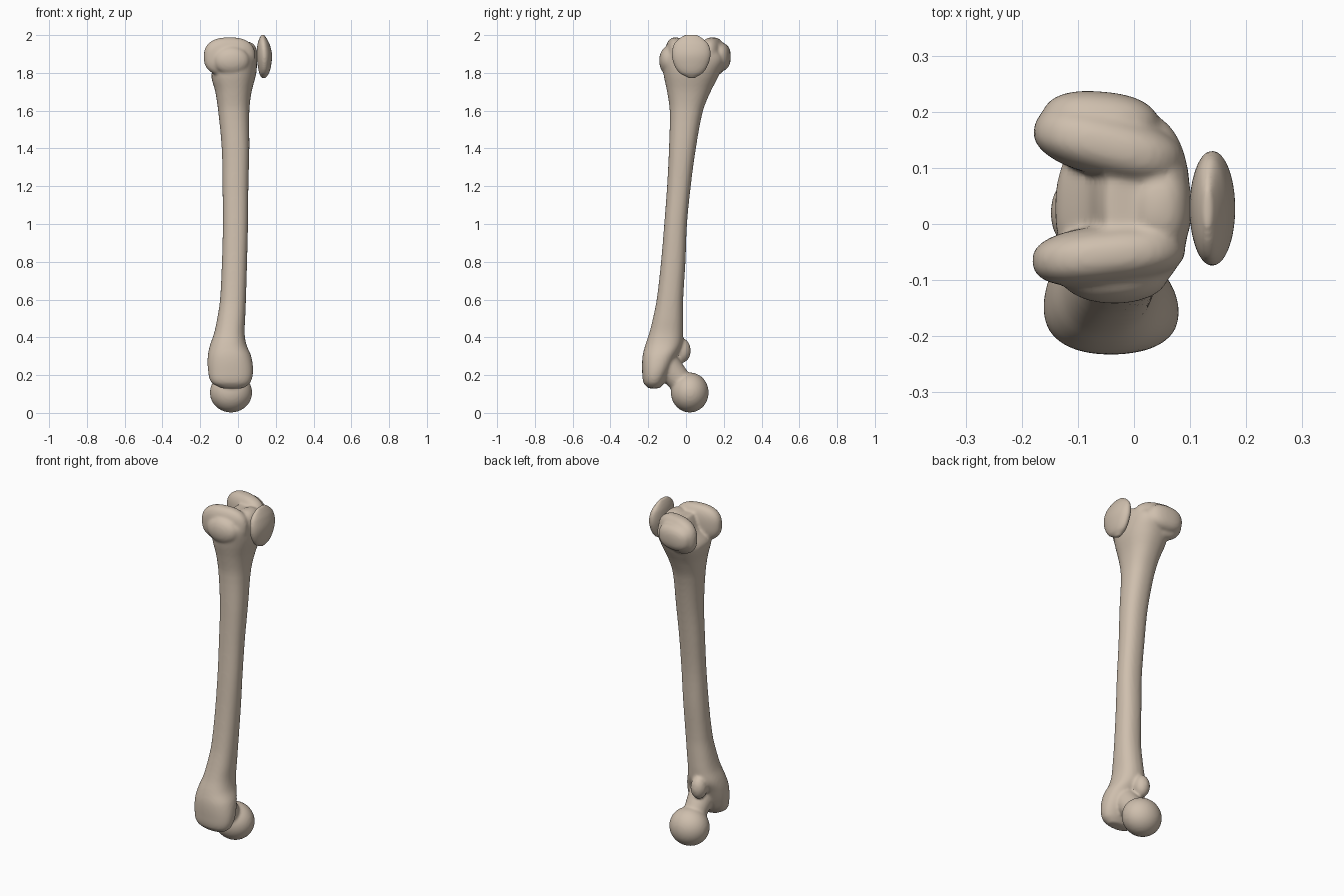
import bpy, bmesh, math
from mathutils import Vector, Matrix

if "Cube" in bpy.data.objects:
    bpy.data.objects.remove(bpy.data.objects["Cube"])

bone = bpy.data.materials.new("bone tan")
bone.diffuse_color = (0.62, 0.52, 0.42, 1)
bone.use_nodes = True
bone.node_tree.nodes["Principled BSDF"].inputs["Base Color"].default_value = bone.diffuse_color


def loft(bm, rings, power=2.3, sides=40, steps=4):
    """Closed tube through (z, xmin, xmax, ymin, ymax) rings, curved between them."""
    pts = [Vector(r) for r in rings]
    dense = []
    for i in range(len(pts) - 1):
        p0, p1, p2, p3 = pts[max(i - 1, 0)], pts[i], pts[i + 1], pts[min(i + 2, len(pts) - 1)]
        d = p2[0] - p1[0]
        m1 = (p2 - p0) * (d / (p2[0] - p0[0]))
        m2 = (p3 - p1) * (d / (p3[0] - p1[0]))
        for k in range(steps):
            t = k / steps
            dense.append(p1 * (2*t**3 - 3*t**2 + 1) + m1 * (t**3 - 2*t**2 + t)
                         + p2 * (3*t**2 - 2*t**3) + m2 * (t**3 - t**2))
    dense.append(pts[-1])
    loops = []
    for z, x0, x1, y0, y1 in dense:
        loop = []
        for s in range(sides):
            a = 2 * math.pi * s / sides
            c, n = math.cos(a), math.sin(a)
            k = (abs(c)**power + abs(n)**power) ** (-1 / power)
            loop.append(bm.verts.new(((x0+x1)/2 + c*k*(x1-x0)/2, (y0+y1)/2 + n*k*(y1-y0)/2, z)))
        loops.append(loop)
    for a, b in zip(loops, loops[1:]):
        for s in range(sides):
            t = (s + 1) % sides
            bm.faces.new((a[s], a[t], b[t], b[s]))
    bm.faces.new(loops[0][::-1])
    bm.faces.new(loops[-1])


def blob(bm, center, radii, turn=0, power=2.0):
    """Rounded lump, boxier as the power rises, turned about z."""
    verts = bmesh.ops.create_icosphere(bm, subdivisions=4, radius=1)["verts"]
    rot = Matrix.Rotation(math.radians(turn), 3, 'Z')
    for v in verts:
        k = sum(abs(c)**power for c in v.co) ** (-1 / power)
        v.co = Vector(center) + rot @ Vector([c * k * r for c, r in zip(v.co, radii)])


def finish(bm, name, voxel, smooth):
    """Fuse the overlapping lumps into one smooth skin."""
    me = bpy.data.meshes.new(name)
    bm.to_mesh(me)
    bm.free()
    me.materials.append(bone)
    me.polygons.foreach_set("use_smooth", [True] * len(me.polygons))
    ob = bpy.data.objects.new(name, me)
    bpy.context.collection.objects.link(ob)
    rm = ob.modifiers.new("fuse", 'REMESH')
    rm.mode = 'VOXEL'
    rm.voxel_size = voxel
    rm.use_smooth_shade = True
    sm = ob.modifiers.new("soften", 'SMOOTH')
    sm.factor = 0.5
    sm.iterations = smooth


# Thigh bone: shaft with the greater trochanter at its lower end
bm = bmesh.new()
loft(bm, [
    (0.130, -.09, .03, -.20, -.14), (0.160, -.14, .065, -.225, -.115),
    (0.220, -.158, .08, -.232, -.085), (0.300, -.16, .07, -.23, -.05),
    (0.360, -.148, .045, -.215, -.02), (0.420, -.127, .035, -.195, -.015),
    (0.500, -.11, .038, -.175, -.015), (0.600, -.095, .042, -.155, -.015),
    (0.800, -.085, .048, -.132, -.003), (1.000, -.08, .053, -.115, .005),
    (1.200, -.082, .055, -.10, .025), (1.400, -.086, .06, -.09, .052),
    (1.600, -.105, .06, -.086, .09), (1.700, -.12, .072, -.10, .13),
    (1.800, -.14, .097, -.12, .18), (1.870, -.085, .10, -.12, .20),
    (1.920, -.065, .095, -.09, .17), (1.950, -.05, .075, -.07, .14)])

# Ball head, neck and lesser trochanter
head = Vector((-.037, .02, .108))
blob(bm, head, (.112, .1, .106))
base = Vector((-.035, -.11, .26))
axis = base - head
bmesh.ops.create_cone(bm, cap_ends=True, segments=32, radius1=.055, radius2=.075, depth=axis.length,
                      matrix=Matrix.Translation((head + base) / 2)
                      @ axis.to_track_quat('Z', 'Y').to_matrix().to_4x4())
blob(bm, (-.07, -.022, .33), (.045, .047, .065))

# Knee condyles, their side bulges and the front joint surface
blob(bm, (-.045, -.055, 1.885), (.137, .053, .103), 6, 2.5)
blob(bm, (-.045, .140, 1.885), (.137, .058, .103), -15, 2.5)
blob(bm, (-.035, -.095, 1.865), (.095, .047, .075))
blob(bm, (-.060, .180, 1.885), (.105, .056, .075), -5, 2.4)
blob(bm, (.045, .030, 1.885), (.058, .085, .08), 0, 2.4)
finish(bm, "thigh_bone", 0.008, 6)

# Kneecap
bm = bmesh.new()
loft(bm, [
    (1.772, .125, .145, .015, .045), (1.800, .112, .165, -.035, .09),
    (1.850, .103, .177, -.066, .12), (1.900, .099, .18, -.075, .131),
    (1.950, .103, .168, -.065, .12), (1.980, .112, .153, -.04, .092),
    (2.002, .124, .138, -.005, .06)], 2.0)
finish(bm, "kneecap", 0.006, 3)
